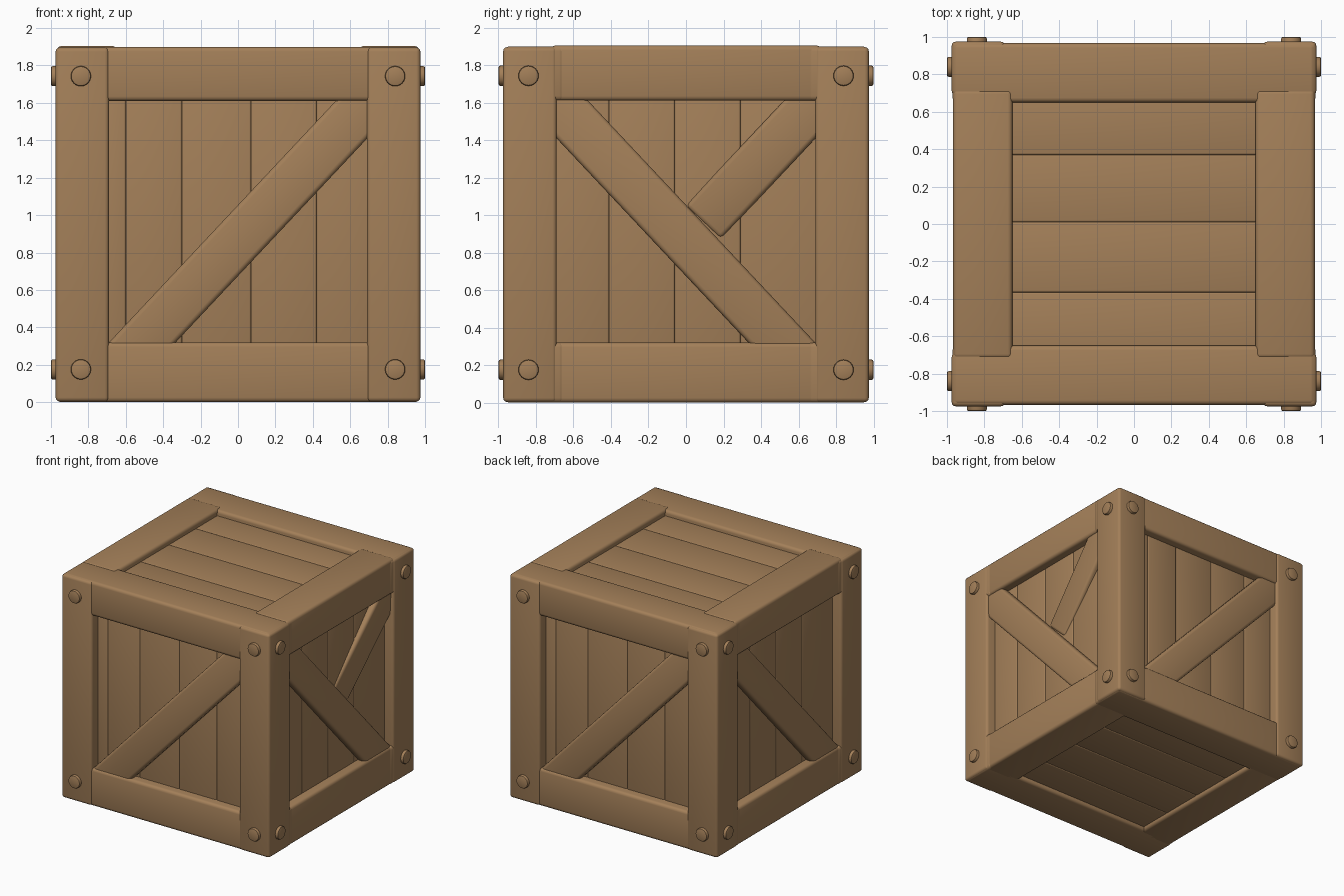
import bpy, bmesh, math
from mathutils import Matrix

cube = bpy.data.objects.get("Cube")
if cube:
    bpy.data.objects.remove(cube, do_unlink=True)

WOOD = (0.37, 0.215, 0.1, 1)
wood = bpy.data.materials.new("brown wood")
wood.use_nodes = True
wood.diffuse_color = WOOD
wood.node_tree.nodes["Principled BSDF"].inputs["Base Color"].default_value = WOOD

POST, RAIL, PLANK = 0.975, 0.967, 0.89   # outward distance of each layer
OPEN, LOW, HIGH, TOP = 0.69, 0.32, 1.61, 1.9
parts = []


def finish(name, bm, matrix):
    bm.transform(matrix)
    mesh = bpy.data.meshes.new(name)
    bm.to_mesh(mesh)
    bm.free()
    mesh.materials.append(wood)
    ob = bpy.data.objects.new(name, mesh)
    bpy.context.collection.objects.link(ob)
    parts.append(ob)


def box(name, x, y, z, bevel=0.02, matrix=Matrix()):
    """Rounded box spanning the given (low, high) ranges."""
    bm = bmesh.new()
    bmesh.ops.create_cube(bm, size=1)
    for v in bm.verts:
        for i, (a, b) in enumerate((x, y, z)):
            v.co[i] = a + (v.co[i] + 0.5) * (b - a)
    if bevel:
        bmesh.ops.bevel(bm, geom=bm.edges[:], offset=bevel, segments=3,
                        profile=0.5, affect='EDGES', clamp_overlap=True)
    finish(name, bm, matrix)


def brace(name, side, sign, start, end, outer, tilt=0):
    """Diagonal board through the panel centre, rising to the right if sign is 1."""
    m = (side @ Matrix.Translation((0.09 * sign, -outer, 0.96))
         @ Matrix.Rotation(-sign * math.radians(46.8), 4, 'Y')
         @ Matrix.Rotation(-math.radians(tilt), 4, 'Z'))
    box(name, (start, end), (0, 0.08), (-0.13, 0.13), 0.025, m)


def stud(name, side, u, z):
    bm = bmesh.new()
    bmesh.ops.create_cone(bm, cap_ends=True, segments=24, radius1=0.054,
                          radius2=0.054, depth=0.06)
    rim = [e for e in bm.edges if all(v.co.z > 0 for v in e.verts)]
    bmesh.ops.bevel(bm, geom=rim, offset=0.01, segments=2, profile=0.5, affect='EDGES')
    finish(name, bm, side @ Matrix.Translation((u, -0.97, z))
           @ Matrix.Rotation(math.pi / 2, 4, 'X'))


# Solid core behind the planks
box("core", (-0.86, 0.86), (-0.86, 0.86), (0.05, 1.84), 0)

# Corner posts
for sx, xn in ((-1, "right"), (1, "left")):
    for sy, yn in ((-1, "front"), (1, "back")):
        box(f"{yn}_{xn}_post", sorted((sx * OPEN, sx * POST)),
            sorted((sy * OPEN, sy * POST)), (0.003, TOP - 0.004), 0.022)

# Four side panels
wide = (-0.72, -0.6, -0.3, 0.07, 0.42, 0.72)
even = (-0.75, -0.41, -0.06, 0.29, 0.75)
for k, face in enumerate(("front", "left", "back", "right")):
    side = Matrix.Rotation(k * math.pi / 2, 4, 'Z')
    cross = k % 2 == 1
    half, lift = (0.72, 0.005) if cross else (0.97, 0)
    for name, z in (("bottom", (0, LOW)), ("top", (HIGH, TOP + lift))):
        box(f"{face}_{name}_rail", (-half, half), (-RAIL, -0.65), z, 0.025, side)
    cuts = even if cross else wide
    for i, (a, b) in enumerate(zip(cuts, cuts[1:])):
        box(f"{face}_plank_{i + 1}", (a, b), (-PLANK, -0.82), (0.2, 1.7), 0.01, side)
    brace(f"{face}_brace", side, -1 if cross else 1, -1.03, 1.03, 0.955)
    for u in (-0.84, 0.84):
        for z in (0.175, 1.743):
            stud(f"{face}_stud", side, u, z)

# Half brace on one side, sinking into the planks at the middle
brace("left_half_brace", Matrix.Rotation(math.pi / 2, 4, 'Z'), 1, 0, 1.03, 0.9, 3.3)

# Top and bottom planks
cuts = (-0.72, -0.365, 0.01, 0.37, 0.72)
for i, (a, b) in enumerate(zip(cuts, cuts[1:])):
    box(f"lid_plank_{i + 1}", (-0.72, 0.72), (a, b), (1.79, 1.855), 0.01)
    box(f"base_plank_{i + 1}", (-0.72, 0.72), (a, b), (0.035, 0.1), 0.01)

# Smooth rounded edges
bpy.ops.object.select_all(action='DESELECT')
for ob in parts:
    ob.select_set(True)
bpy.context.view_layer.objects.active = parts[0]
bpy.ops.object.shade_smooth_by_angle(angle=math.radians(40))
